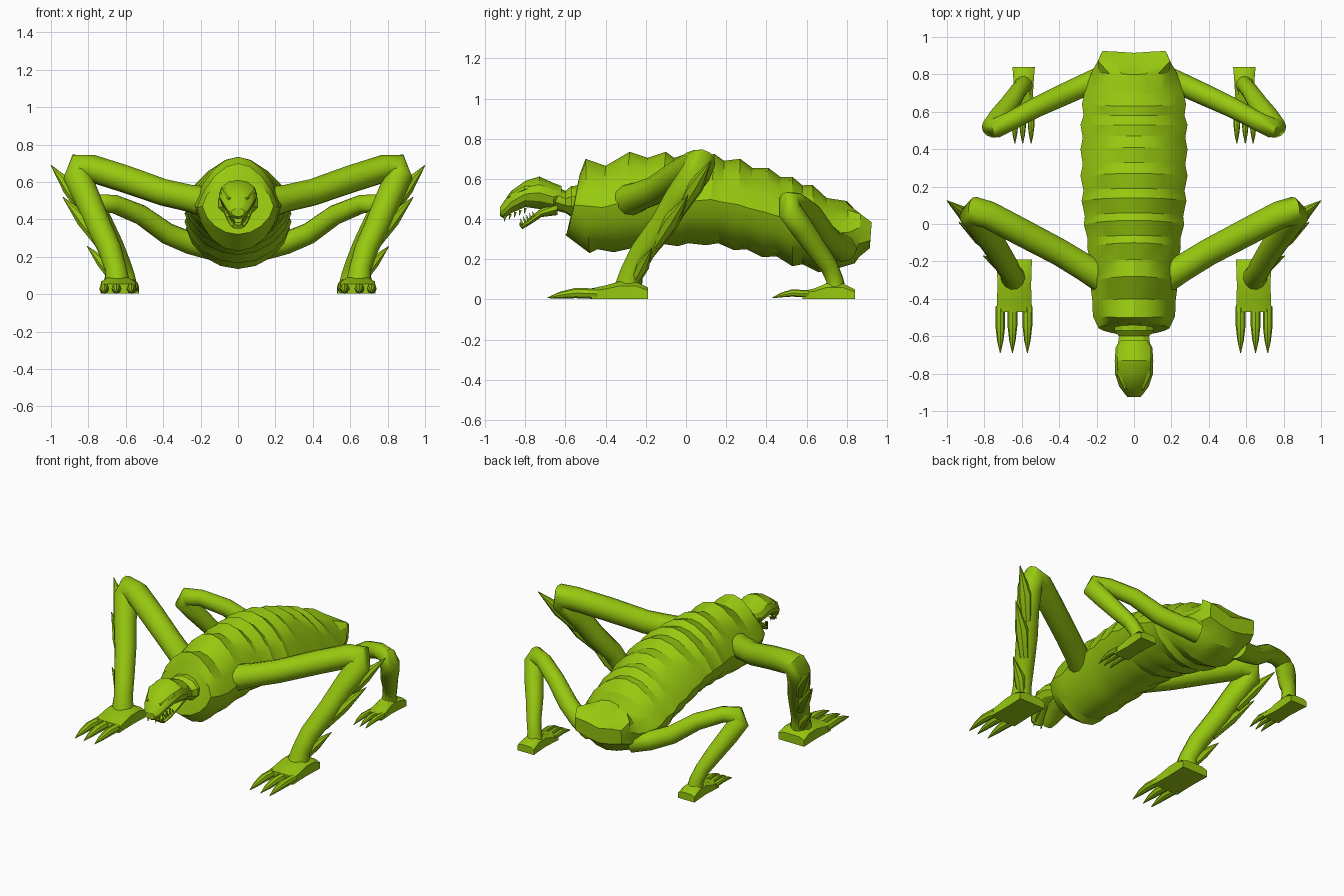
import bpy, bmesh, math
from mathutils import Vector

green = bpy.data.materials.new("lime_green")
green.diffuse_color = (0.31, 0.58, 0.005, 1)


def loft(name, rings, angle=35, mirror=False):
    """Skin a list of equal-length point rings and cap both ends."""
    bm = bmesh.new()
    vr = [[bm.verts.new(p) for p in r] for r in rings]
    n = len(vr[0])
    for a, b in zip(vr, vr[1:]):
        for i in range(n):
            j = (i + 1) % n
            bm.faces.new((a[i], a[j], b[j], b[i]))
    bm.faces.new(vr[0])
    bm.faces.new(vr[-1])
    bmesh.ops.recalc_face_normals(bm, faces=bm.faces)
    me = bpy.data.meshes.new(name)
    bm.to_mesh(me)
    bm.free()
    me.materials.append(green)
    for p in me.polygons:
        p.use_smooth = True
    me.set_sharp_from_angle(angle=math.radians(angle))
    ob = bpy.data.objects.new(name, me)
    bpy.context.collection.objects.link(ob)
    if mirror:
        ob.modifiers.new("mirror", 'MIRROR')
    return ob


def oval(ytop, ybot, hw, ztop, zbot, n=16, peak=0.0, keel=0.0):
    """Cross-section facing along y, leaning from ytop to ybot."""
    ring = []
    for i in range(n):
        t = 2 * math.pi * i / n
        c = math.cos(t)
        k = (1 + c) / 2
        pinch = 1 - peak * max(c, 0) - keel * max(-c, 0)
        ring.append((hw * math.sin(t) * pinch,
                     ybot + (ytop - ybot) * k ** .7, zbot + (ztop - zbot) * k))
    return ring


def tube(name, path, n=12, flat=1.0, angle=60, mirror=True):
    """Limb through (x, y, z, radius) points."""
    pts = [Vector(p[:3]) for p in path]
    rings, side = [], None
    for i, p in enumerate(pts):
        d = (pts[min(i + 1, len(pts) - 1)] - pts[max(i - 1, 0)]).normalized()
        if side is None:
            side = d.cross(Vector((0, 0, 1)))
            if side.length < 0.1:
                side = d.cross(Vector((0, 1, 0)))
        side = (side - d * side.dot(d)).normalized()
        up = d.cross(side)
        r = path[i][3]
        rings.append([p + side * (r * flat * math.cos(2 * math.pi * k / n))
                      + up * (r * math.sin(2 * math.pi * k / n)) for k in range(n)])
    return loft(name, rings, angle, mirror)


# Plated body: raised plate edges alternate with sunken joints
body = [  # ytop, ybot, half width, ztop, zbot
    (-.53, -.60, .19, .62, .32), (-.50, -.48, .22, .70, .23),
    (-.40, -.44, .222, .665, .25), (-.28, -.36, .235, .735, .235),
    (-.19, -.27, .232, .705, .255), (-.10, -.17, .25, .735, .255),
    (-.06, -.11, .248, .705, .275), (.02, -.04, .268, .73, .265),
    (.06, .01, .263, .70, .28), (.14, .10, .28, .725, .27),
    (.19, .16, .270, .69, .28), (.27, .24, .286, .70, .245),
    (.33, .30, .274, .655, .25), (.41, .38, .286, .655, .21),
    (.47, .45, .274, .61, .215), (.53, .53, .286, .61, .165),
    (.58, .58, .270, .568, .175), (.63, .66, .278, .57, .135),
    (.70, .74, .262, .505, .15), (.80, .84, .225, .49, .18)]
rings = [oval(*r, peak=.1 if i < 1 else .27, keel=.12) for i, r in enumerate(body)]
# Squared tail end with corners drawn out up and back
for y, hw, zt, zb in ((.86, .195, .40, .21), (.915, .17, .35, .255)):
    ring = []
    for x, _, z in oval(y, y, 1, 1, 0):
        wide = max(-1, min(1, x * 1.4))
        ring.append((hw * wide, y + .012 * abs(wide) * z,
                     zb + (zt - zb) * z ** .6 + .05 * abs(wide) * z))
    rings.append(ring)
loft("plated_body", rings, 27)

# Neck
loft("neck", [oval(y, y, w, t, b, 10) for y, w, t, b in (
    (-.47, .11, .57, .40), (-.57, .11, .565, .41), (-.60, .085, .54, .43),
    (-.64, .09, .56, .44), (-.68, .08, .56, .45))], 25)

# Skull and open jaw
loft("skull", [oval(y, y, w, t, b, 12) for y, w, t, b in (
    (-.62, .075, .565, .47), (-.66, .098, .58, .44), (-.73, .103, .612, .45),
    (-.80, .102, .59, .46), (-.87, .078, .54, .43), (-.905, .052, .49, .402),
    (-.925, .035, .46, .415))], 30)
loft("lower_jaw", [oval(y, y, w, t, b, 10) for y, w, t, b in (
    (-.64, .07, .50, .42), (-.72, .075, .455, .41), (-.78, .055, .405, .37),
    (-.815, .035, .375, .35), (-.83, .02, .385, .37))], 35)
# Brow ridges over the eyes
tube("brow_ridge", [(.075, -.74, .56, .01), (.078, -.80, .55, .018),
                    (.045, -.885, .51, .008)], 6, angle=35)
# Teeth along both jaws
for i in range(5):
    f = i / 4
    x, y, z = .06 - .032 * f, -.80 - .10 * f, .455 - .04 * f
    tube("upper_tooth", [(x, y, z, .008), (x, y - .005, z - .028, .001)], 5)
    x, y, z = .05 - .028 * f, -.755 - .06 * f, .41 - .035 * f
    tube("lower_tooth", [(x, y, z, .007), (x, y - .01, z + .028, .001)], 5)

# Front legs
tube("front_leg", [
    (.16, -.29, .49, .085), (.26, -.235, .513, .073), (.40, -.15, .545, .072),
    (.60, -.045, .615, .074), (.78, .05, .672, .074), (.85, .07, .68, .076),
    (.86, .05, .63, .076), (.805, -.035, .51, .07), (.75, -.11, .38, .067),
    (.685, -.215, .24, .062), (.655, -.268, .14, .058), (.645, -.29, .05, .07)])
# Blade spikes down the outer side of each front leg
for tip, base, r in (((1.0, .125, .69), (.82, -.03, .44), .05),
                     ((.937, .01, .52), (.735, -.15, .27), .05),
                     ((.807, -.17, .257), (.665, -.26, .08), .04)):
    t, b = Vector(tip), Vector(base)
    m = b.lerp(t, .5) - Vector((.015, 0, 0))
    tube("leg_spike", [(*b, r * .6), (*m, r * .85), (*t, .002)], 8, angle=35)

# Rear legs
tube("rear_leg", [
    (.15, .78, .26, .075), (.26, .745, .275, .06), (.38, .69, .325, .058),
    (.52, .625, .425, .054), (.66, .55, .482, .05), (.74, .512, .485, .053),
    (.755, .515, .445, .06), (.715, .575, .36, .058), (.665, .64, .265, .053),
    (.62, .71, .17, .045), (.595, .74, .10, .043), (.59, .745, .04, .053)])


def foot(name, cx, sections, claws, claw_len, r):
    """Wedge foot from (y, half width, top) sections, plus long claws."""
    rings = []
    for y, w, t in sections:
        rings.append([(cx - w, y, .003), (cx - w, y, t * .75), (cx - w * .6, y, t),
                      (cx + w * .6, y, t), (cx + w, y, t * .75), (cx + w, y, .003)])
    loft(name, rings, 35, True)
    y = sections[-1][0]
    for x in claws:
        tube(name + "_claw", [(x, y + .03, .028, r), (x, y - claw_len * .35, .032, r),
                              (x, y - claw_len * .7, .022, r * .65),
                              (x, y - claw_len, .008, .002)], 8, angle=40)


foot("front_foot", .64, [(-.19, .095, .06), (-.25, .092, .09), (-.33, .09, .09),
                         (-.40, .092, .07), (-.47, .095, .055)],
     (.57, .65, .715), .22, .026)
foot("rear_foot", .59, [(.84, .06, .05), (.78, .055, .08), (.70, .05, .08),
                        (.64, .054, .055), (.58, .058, .042)],
     (.55, .595, .637), .15, .018)
